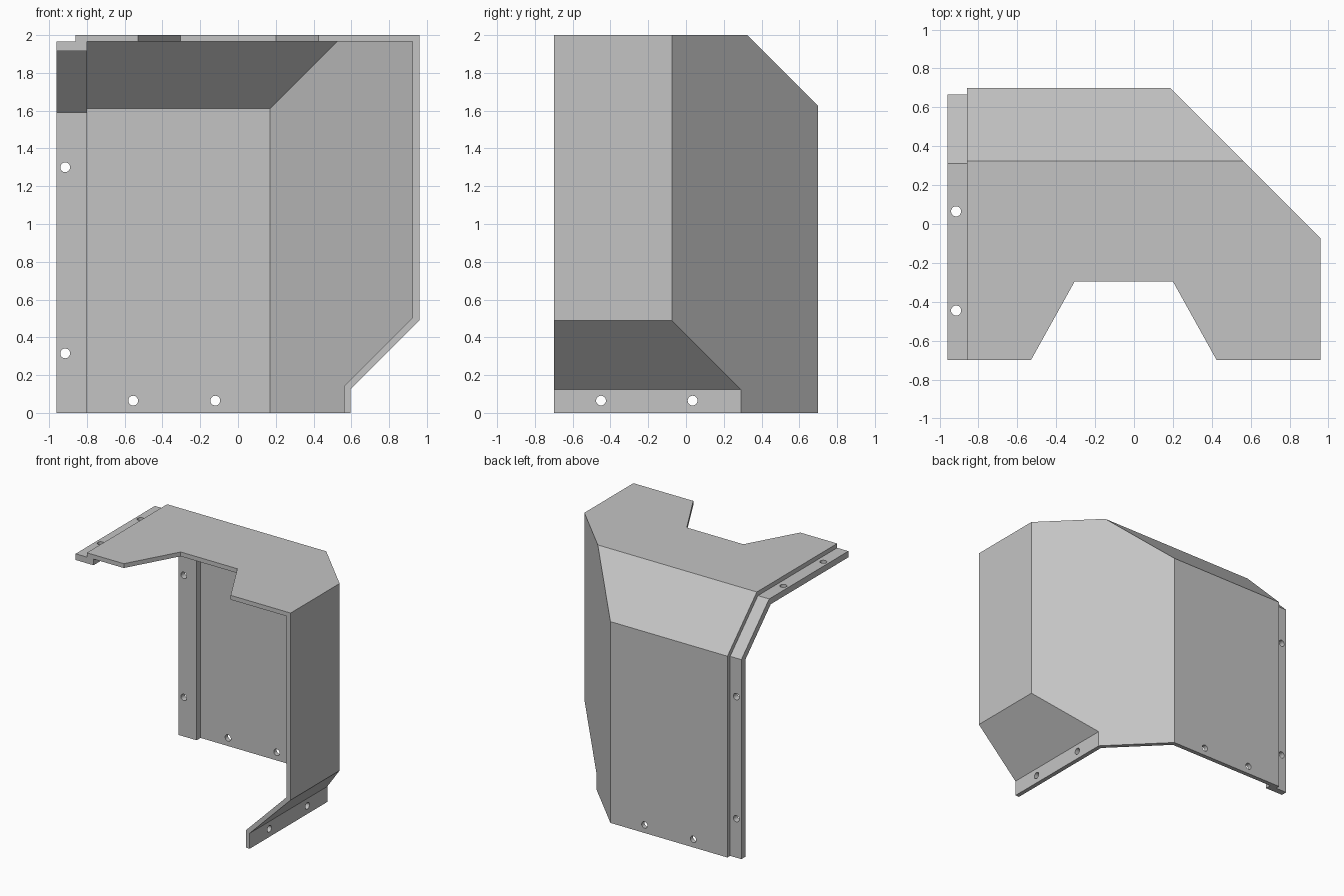
import bpy, bmesh
from math import sqrt
from mathutils import Vector, Matrix

if "Cube" in bpy.data.objects:
    bpy.data.objects.remove(bpy.data.objects["Cube"])

THICK = 0.035        # cover sheet
STRIP = 0.05         # joggled flange sheet
LEFT, FRONT, BACK, TOP = -0.86, -0.70, 0.70, 2.0

grey = bpy.data.materials.new("light_grey_metal")
grey.use_nodes = True
colour = (0.55, 0.55, 0.55, 1)
grey.diffuse_color = colour
grey.node_tree.nodes["Principled BSDF"].inputs["Base Color"].default_value = colour


def finish(bm, name):
    bmesh.ops.recalc_face_normals(bm, faces=bm.faces)
    mesh = bpy.data.meshes.new(name)
    bm.to_mesh(mesh)
    bm.free()
    mesh.materials.append(grey)
    obj = bpy.data.objects.new(name, mesh)
    bpy.context.collection.objects.link(obj)
    return obj


def extrude(points, direction):
    """Prism from a planar outline."""
    bm = bmesh.new()
    face = bm.faces.new([bm.verts.new(p) for p in points])
    new = bmesh.ops.extrude_face_region(bm, geom=[face], use_keep_orig=True)["geom"]
    moved = [v for v in new if isinstance(v, bmesh.types.BMVert)]
    bmesh.ops.translate(bm, verts=moved, vec=direction)
    return bm


def trim(bm, point, normal):
    """Remove everything beyond a plane and cap the cut."""
    cut = bmesh.ops.bisect_plane(bm, geom=bm.verts[:] + bm.edges[:] + bm.faces[:],
                                 plane_co=point, plane_no=normal, clear_outer=True)
    edges = [e for e in cut["geom_cut"] if isinstance(e, bmesh.types.BMEdge) and e.is_boundary]
    if edges:
        bmesh.ops.edgeloop_fill(bm, edges=edges)


def solid(name, inset, x_min, over=0.0, x_max=None):
    """Solid bounded by the outer surface moved inward by inset; over overshoots the open sides."""
    bend = inset * (sqrt(2) - 1)
    profile = [(x_min, -over), (0.595 - inset, -over), (0.595 - inset, 0.125 + bend),
               (0.96 - inset, 0.49 + bend), (0.96 - inset, TOP - inset), (x_min, TOP - inset)]
    y0, y1 = FRONT - over, BACK - inset
    bm = extrude([(x, y0, z) for x, z in profile], (0, y1 - y0, 0))
    slant = inset * sqrt(2)
    trim(bm, (0, 0.325 - slant, TOP), (0, 1, 1))      # sloped upper back
    trim(bm, (0.885 - slant, 0, 0), (1, 1, 0))        # chamfered corner
    if x_max is not None:
        trim(bm, (x_max, 0, 0), (1, 0, 0))
    return finish(bm, name)


def drill(name, centre, axis):
    bm = bmesh.new()
    turn = Vector((0, 0, 1)).rotation_difference(Vector(axis)).to_matrix().to_4x4()
    bmesh.ops.create_cone(bm, cap_ends=True, segments=24, radius1=0.026, radius2=0.026,
                          depth=0.3, matrix=Matrix.Translation(centre) @ turn)
    return finish(bm, name)


def carve(obj, cutters):
    """Subtract the cutters, keep the result, delete the cutters."""
    for cutter in cutters:
        mod = obj.modifiers.new("cut", "BOOLEAN")
        mod.operation, mod.solver, mod.object = "DIFFERENCE", "EXACT", cutter
    bpy.context.view_layer.update()
    graph = bpy.context.evaluated_depsgraph_get()
    mesh = bpy.data.meshes.new_from_object(obj.evaluated_get(graph))
    obj.modifiers.clear()
    obj.data = mesh
    mesh.name = obj.name
    for cutter in cutters:
        cutter.hide_render = True
        bpy.data.objects.remove(cutter)


# Folded cover: hollow shell with a front notch in its top and fixing holes
cover = solid("folded_cover", 0, LEFT)
notch = [(-0.53, -0.70), (-0.305, -0.295), (0.20, -0.295), (0.425, -0.70)]
slope = 0.225 / 0.405
notch[0] = (-0.53 - slope * 0.1, FRONT - 0.1)
notch[3] = (0.425 + slope * 0.1, FRONT - 0.1)
cutters = [solid("cover_hollow", THICK, LEFT - 0.3, 0.1),
           finish(extrude([(x, y, TOP - 0.2) for x, y in notch], (0, 0, 0.4)), "notch_cutter")]
cutters += [drill("back_drill", (x, BACK, 0.065), (0, 1, 0)) for x in (-0.555, -0.12)]
cutters += [drill("lip_drill", (0.58, y, 0.065), (1, 0, 0)) for y in (-0.45, 0.035)]
carve(cover, cutters)

# Joggled flange: strip lapped under the cover's left edge
flange = solid("left_flange", THICK, -0.96, 0, -0.80)
hollow = solid("flange_hollow", THICK + STRIP, -1.2, 0.1)
cutters = [hollow]
cutters += [drill("top_drill", (-0.915, y, TOP), (0, 0, 1)) for y in (-0.445, 0.065)]
cutters += [drill("side_drill", (-0.915, BACK, z), (0, 1, 0)) for z in (0.315, 1.30)]
carve(flange, cutters)
